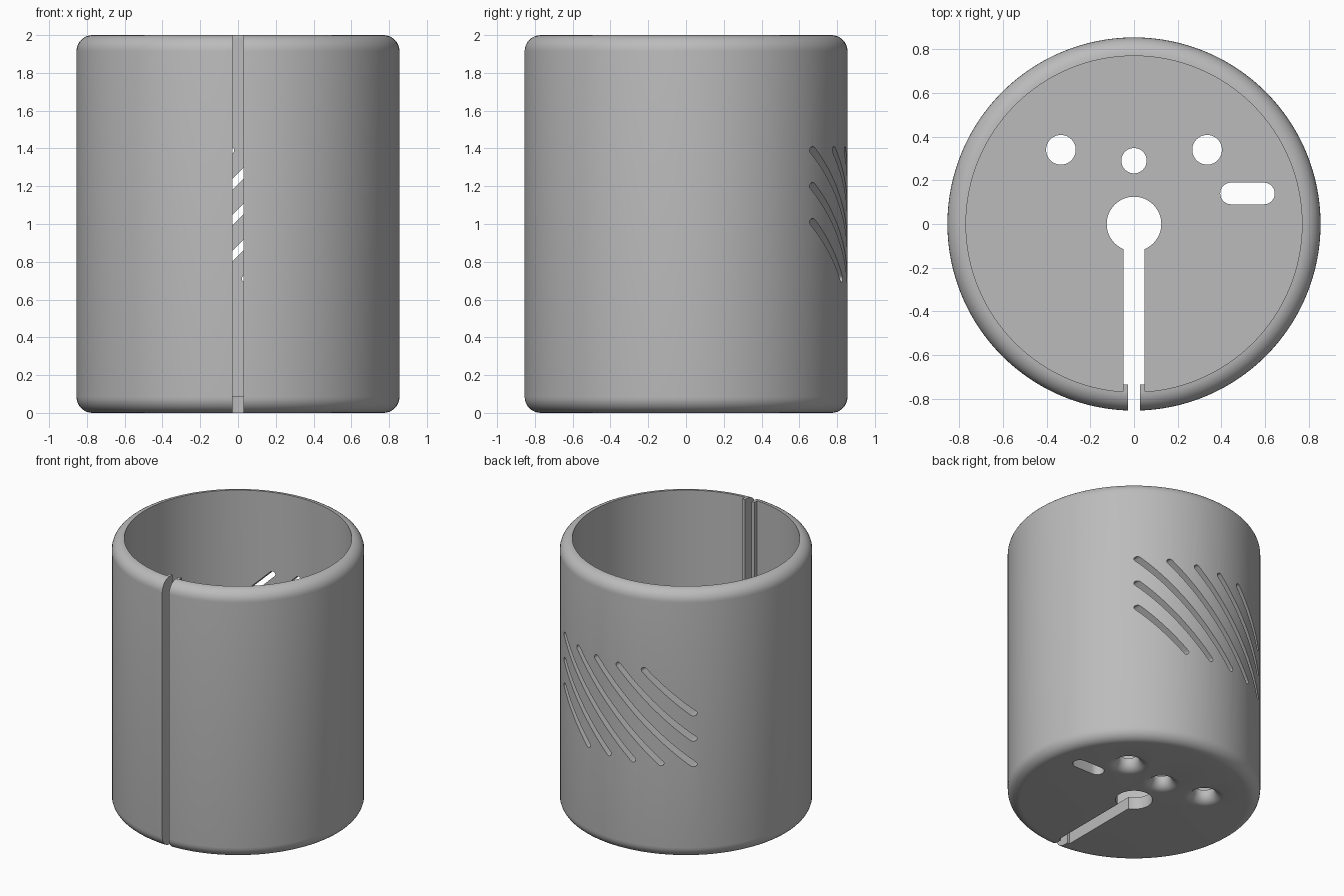
import bpy, bmesh, math
from mathutils import Matrix

if "Cube" in bpy.data.objects:
    bpy.data.objects.remove(bpy.data.objects["Cube"], do_unlink=True)

R, INNER, H, FLOOR = 0.855, 0.77, 2.0, 0.09
FILLET = R - INNER

grey = bpy.data.materials.new("plain grey")
grey.use_nodes = True
COLOUR = (0.5, 0.5, 0.5, 1)
grey.diffuse_color = COLOUR
grey.node_tree.nodes["Principled BSDF"].inputs["Base Color"].default_value = COLOUR


def finish(name, bm):
    bmesh.ops.recalc_face_normals(bm, faces=bm.faces)
    mesh = bpy.data.meshes.new(name)
    bm.to_mesh(mesh)
    bm.free()
    mesh.materials.append(grey)
    obj = bpy.data.objects.new(name, mesh)
    bpy.context.collection.objects.link(obj)
    return obj


def lathe(name, profile, segments, centre=(0, 0)):
    """Spin an (r, z) profile that starts and ends on the axis."""
    bm = bmesh.new()
    verts = [bm.verts.new((r, 0, z)) for r, z in profile]
    edges = [bm.edges.new(pair) for pair in zip(verts, verts[1:])]
    bmesh.ops.spin(bm, geom=verts + edges, axis=(0, 0, 1), cent=(0, 0, 0),
                   angle=math.tau, steps=segments, use_duplicate=False)
    bmesh.ops.remove_doubles(bm, verts=bm.verts, dist=1e-5)
    bmesh.ops.translate(bm, verts=bm.verts, vec=(*centre, 0))
    return finish(name, bm)


def box(name, x0, x1, y0, y1, z0, z1):
    bm = bmesh.new()
    bmesh.ops.create_cube(bm, size=1)
    bmesh.ops.scale(bm, verts=bm.verts, vec=(x1 - x0, y1 - y0, z1 - z0))
    bmesh.ops.translate(bm, verts=bm.verts,
                        vec=((x0 + x1) / 2, (y0 + y1) / 2, (z0 + z1) / 2))
    return finish(name, bm)


def capsule(name, length, radius, depth, matrix):
    """Round-ended prism along local x, extruded along local z."""
    bm = bmesh.new()
    outline = []
    for side in (1, -1):
        for i in range(13):
            a = math.pi * (i / 12 - 0.5)
            outline.append(bm.verts.new((side * (length / 2 + radius * math.cos(a)),
                                         side * radius * math.sin(a), 0)))
    face = bm.faces.new(outline)
    top = bmesh.ops.extrude_face_region(bm, geom=[face])["geom"]
    bmesh.ops.translate(bm, vec=(0, 0, depth),
                        verts=[v for v in top if isinstance(v, bmesh.types.BMVert)])
    bmesh.ops.transform(bm, verts=bm.verts, matrix=matrix)
    return finish(name, bm)


def combine(target, tool, operation):
    mod = target.modifiers.new(tool.name, "BOOLEAN")
    mod.operation, mod.object, mod.solver = operation, tool, "EXACT"
    bpy.context.view_layer.objects.active = target
    bpy.ops.object.modifier_apply(modifier=mod.name)
    bpy.data.objects.remove(tool, do_unlink=True)


def arc(cr, cz, radius, start, end, steps=8):
    angles = [math.radians(start + (end - start) * i / steps) for i in range(steps + 1)]
    return [(cr + radius * math.cos(a), cz + radius * math.sin(a)) for a in angles]


# Cup body with rounded outer rims
cup = lathe("slotted_cup",
            [(0, 0)] + arc(INNER, FILLET, FILLET, -90, 0)
            + arc(INNER, H - FILLET, FILLET, 0, 90) + [(INNER, FLOOR), (0, FLOOR)], 128)

# Ribs inside the wall, either side of the front slit
combine(cup, box("slit_rib", -0.05, 0.05, -0.735, -0.775, 0.04, H), "UNION")

# Centre hole, floor channel and full-height front slit
combine(cup, lathe("centre_hole", [(0, -0.1), (0.125, -0.1), (0.125, 0.2), (0, 0.2)], 64),
        "DIFFERENCE")
combine(cup, box("floor_channel", -0.047, 0.047, -0.735, -0.05, -0.1, 0.2), "DIFFERENCE")
combine(cup, box("front_slit", -0.028, 0.028, -1, -0.7, -0.1, 2.1), "DIFFERENCE")

# Floor holes, flared on the underside
FLARE = 0.07
for x, y, r in ((-0.335, 0.34, 0.068), (0.335, 0.34, 0.068), (0, 0.29, 0.058)):
    profile = ([(0, -0.1), (r + FLARE, -0.1)] + arc(r + FLARE, FLARE, FLARE, -90, -180)
               + [(r, 0.2), (0, 0.2)])
    combine(cup, lathe("floor_hole", profile, 40, (x, y)), "DIFFERENCE")

# Oblong floor hole
combine(cup, capsule("oblong_hole", 0.15, 0.05, 0.3,
                     Matrix.Translation((0.52, 0.14, -0.1))), "DIFFERENCE")

# Diagonal vents through the back, clipped to a rectangular area
HALF_W, HALF_H, MID, STEP = 0.53, 0.34, 1.05, 0.19
for k in range(-3, 4):
    x0 = max(-HALF_W, -HALF_H - k * STEP)
    x1 = min(HALF_W, HALF_H - k * STEP)
    centre = (x0 + x1) / 2
    place = (Matrix.Translation((centre, 1, MID + centre + k * STEP))
             @ Matrix.Rotation(-math.pi / 4, 4, "Y") @ Matrix.Rotation(math.pi / 2, 4, "X"))
    combine(cup, capsule("back_vent", (x1 - x0) * math.sqrt(2), 0.02, 0.7, place),
            "DIFFERENCE")

# Smooth curved walls, keep crisp cut edges
bpy.ops.object.select_all(action="DESELECT")
cup.select_set(True)
bpy.context.view_layer.objects.active = cup
bpy.ops.object.shade_smooth_by_angle(angle=math.radians(30))
